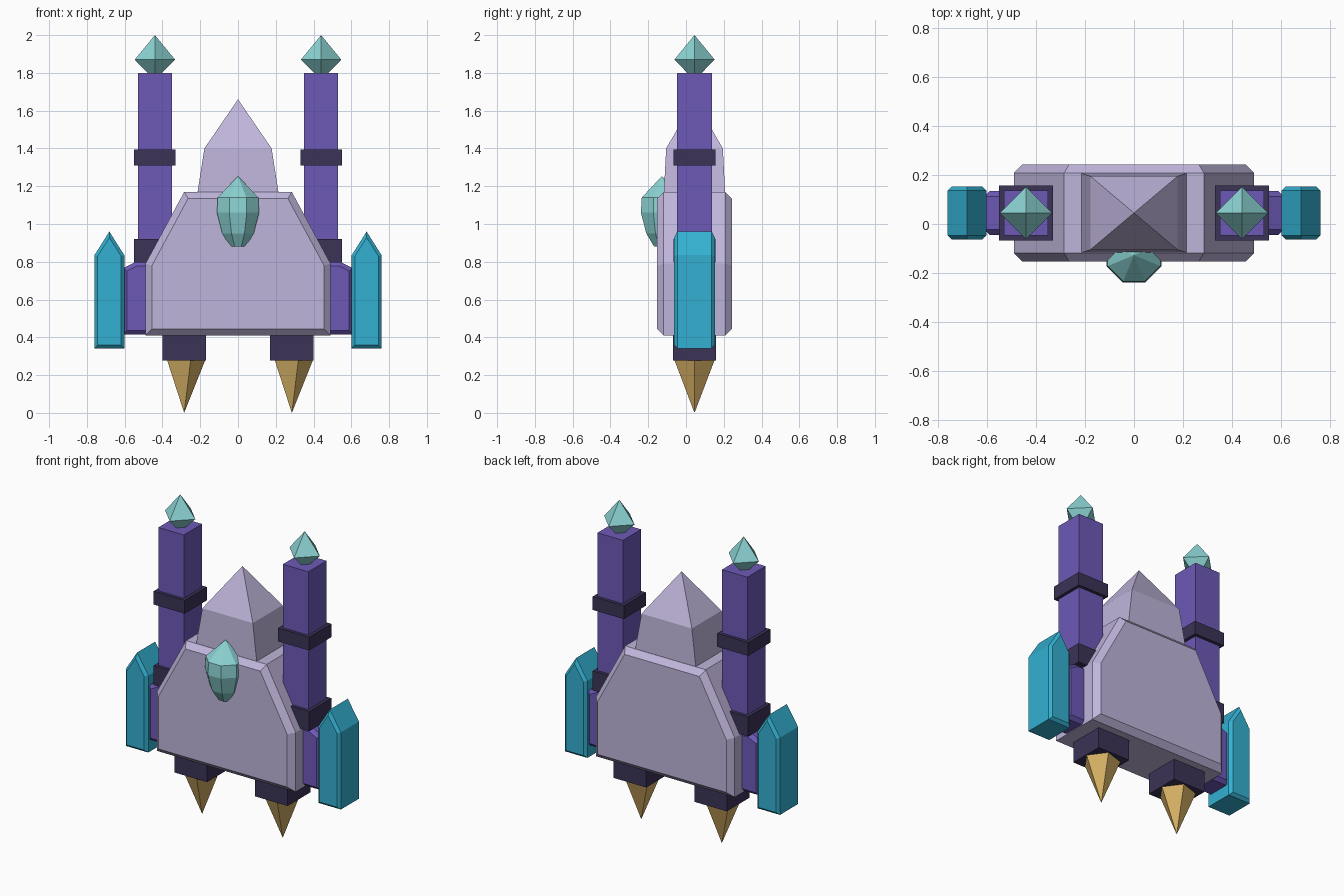
import bpy, bmesh, math
from mathutils import Vector

if "Cube" in bpy.data.objects:
    bpy.data.objects.remove(bpy.data.objects["Cube"])

CY = 0.045  # depth centre shared by nearly all parts


def material(name, r, g, b):
    m = bpy.data.materials.new(name)
    lin = [c / 12.92 if c < 0.04045 else ((c + 0.055) / 1.055) ** 2.4 for c in (r, g, b)]
    m.diffuse_color = (*lin, 1)
    m.use_nodes = True
    m.node_tree.nodes["Principled BSDF"].inputs["Base Color"].default_value = m.diffuse_color
    return m


LAVENDER = material("lavender", 0.75, 0.71, 0.86)
PURPLE = material("purple", 0.43, 0.35, 0.72)
DARK = material("dark violet", 0.23, 0.20, 0.34)
TEAL = material("teal", 0.20, 0.69, 0.82)
MINT = material("mint crystal", 0.55, 0.83, 0.83)
GOLD = material("gold", 0.85, 0.70, 0.40)


def loft(name, rings, mat):
    """Skin a stack of point rings; a ring of one point is a tip."""
    bm = bmesh.new()
    vs = [[bm.verts.new(p) for p in ring] for ring in rings]
    for a, b in zip(vs, vs[1:]):
        n = max(len(a), len(b))
        for i in range(n):
            j = (i + 1) % n
            quad = [a[i % len(a)], a[j % len(a)], b[j % len(b)], b[i % len(b)]]
            bm.faces.new(list(dict.fromkeys(quad)))
    for end in (vs[0], vs[-1]):
        if len(end) > 2:
            bm.faces.new(end)
    bmesh.ops.recalc_face_normals(bm, faces=bm.faces)
    me = bpy.data.meshes.new(name)
    bm.to_mesh(me)
    bm.free()
    me.materials.append(mat)
    ob = bpy.data.objects.new(name, me)
    bpy.context.collection.objects.link(ob)
    return ob


def rect(x, y, z, hx, hy):
    return [(x + sx * hx, y + sy * hy, z) for sx, sy in ((-1, -1), (1, -1), (1, 1), (-1, 1))]


def ngon(x, y, z, r, n, start=0.0):
    if r == 0:
        return [(x, y, z)]
    return [(x + r * math.cos(start + math.tau * i / n),
             y + r * math.sin(start + math.tau * i / n), z) for i in range(n)]


def box(name, x, z0, z1, hx, hy, mat):
    return loft(name, [rect(x, CY, z0, hx, hy), rect(x, CY, z1, hx, hy)], mat)


def inset(pts, d):
    """Mitred inward offset of a counter-clockwise outline."""
    out = []
    for i, p in enumerate(pts):
        p = Vector(p)
        e1 = (p - Vector(pts[i - 1])).normalized()
        e2 = (Vector(pts[(i + 1) % len(pts)]) - p).normalized()
        n1, n2 = Vector((-e1.y, e1.x)), Vector((-e2.y, e2.x))
        out.append(p + (n1 + n2) * d / (1 + n1.dot(n2)))
    return out


def slab(name, pts, y0, y1, bevel, mat, side=1):
    """Front-view outline extruded in depth with chamfered rims."""
    small = inset(pts, bevel)
    layers = ((small, y0), (pts, y0 + bevel), (pts, y1 - bevel), (small, y1))
    return loft(name, [[(side * p[0], y, p[1]) for p in o] for o, y in layers], mat)


# Main body and its pointed roof
slab("body", [(-0.49, 0.41), (0.49, 0.41), (0.49, 0.79), (0.285, 1.17),
              (-0.285, 1.17), (-0.49, 0.79)], -0.153, 0.243, 0.035, LAVENDER)
loft("roof", [rect(0, CY, 1.15, 0.217, 0.163), rect(0, CY, 1.40, 0.178, 0.15),
              [(0, CY, 1.66)]], LAVENDER)

# Faceted gem on the front
loft("front_gem", [ngon(0, -0.127, z, r, 8, math.pi / 8) for z, r in
                   ((0.88, 0.045), (0.95, 0.09), (1.06, 0.121), (1.14, 0.116), (1.254, 0))], MINT)

for side, tag in ((-1, "left"), (1, "right")):
    x = side * 0.44
    # Tower with two bands and a crystal tip
    box(tag + "_tower", x, 0.82, 1.80, 0.09, 0.092, PURPLE)
    box(tag + "_lower_band", x, 0.795, 0.92, 0.11, 0.112, DARK)
    box(tag + "_upper_band", x, 1.31, 1.395, 0.11, 0.112, DARK)
    loft(tag + "_tower_crystal", [ngon(x, CY, z, r, 4) for z, r in
                                  ((1.79, 0.028), (1.87, 0.107), (2.0, 0))], MINT)
    # Arm joining the body to the side pod
    slab(tag + "_arm", [(0.35, 0.415), (0.61, 0.415), (0.61, 0.765), (0.54, 0.80), (0.35, 0.80)],
         CY - 0.09, CY + 0.09, 0.022, PURPLE, side)
    # Pointed side pod
    slab(tag + "_pod", [(0.602, 0.342), (0.76, 0.342), (0.76, 0.835), (0.681, 0.96), (0.602, 0.835)],
         CY - 0.108, CY + 0.108, 0.017, TEAL, side)
    # Foot block and five-sided spike
    fx = side * 0.285
    box(tag + "_foot_block", fx, 0.277, 0.43, 0.115, 0.114, DARK)
    loft(tag + "_foot_spike", [[(fx, CY, 0)], ngon(fx, CY, 0.28, 0.112, 5)], GOLD)
